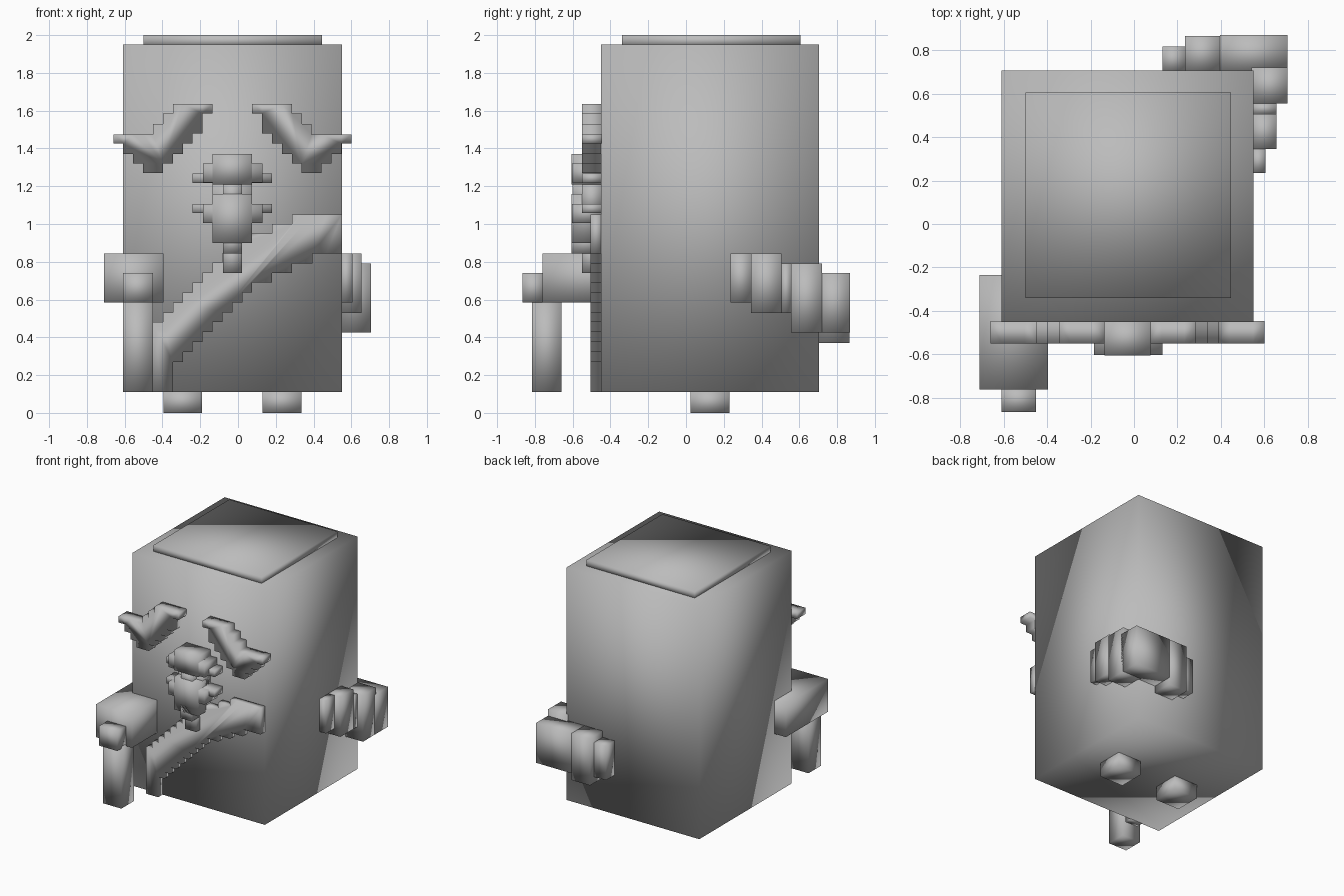
import bpy, bmesh

grey = bpy.data.materials.new("plain grey")
grey.diffuse_color = (0.5, 0.5, 0.5, 1)


def finish(name, bm):
    bmesh.ops.recalc_face_normals(bm, faces=bm.faces)
    for f in bm.faces:
        f.smooth = True
    mesh = bpy.data.meshes.new(name)
    bm.to_mesh(mesh)
    bm.free()
    mesh.materials.append(grey)
    obj = bpy.data.objects.new(name, mesh)
    bpy.context.collection.objects.link(obj)
    return obj


def boxes(name, spans):
    """Each span is x0, x1, y0, y1, z0, z1."""
    bm = bmesh.new()
    for x0, x1, y0, y1, z0, z1 in spans:
        for v in bmesh.ops.create_cube(bm, size=1)["verts"]:
            v.co = ((x0 + x1) / 2 + v.co.x * (x1 - x0),
                    (y0 + y1) / 2 + v.co.y * (y1 - y0),
                    (z0 + z1) / 2 + v.co.z * (z1 - z0))
    return finish(name, bm)


def stepped_plate(name, xs, bottoms, tops, y0, y1, flip=False):
    """Columns between successive xs, joined into one stepped outline and extruded."""
    low, high = [], []
    for i in range(len(bottoms)):
        for x in (xs[i], xs[i + 1]):
            low.append((x, bottoms[i]))
            high.append((x, tops[i]))
    outline = []
    for p in low + high[::-1]:
        if not outline or p != outline[-1]:
            outline.append(p)
    bm = bmesh.new()
    # the face is centred on x = -0.03, so mirrored parts flip about it
    verts = [bm.verts.new((-0.06 - x if flip else x, y0, z)) for x, z in outline]
    face = bm.faces.new(verts)
    ext = bmesh.ops.extrude_face_region(bm, geom=[face])["geom"]
    for v in ext:
        if isinstance(v, bmesh.types.BMVert):
            v.co.y = y1
    return finish(name, bm)


# Body and cap
boxes("body", [(-0.61, 0.55, -0.45, 0.705, 0.11, 1.95)])
boxes("head_cap", [(-0.50, 0.445, -0.34, 0.605, 1.94, 2.0)])

# Feet
for name, x in (("left_foot", -0.395), ("right_foot", 0.13)):
    boxes(name, [(x, x + 0.205, 0.025, 0.23, 0, 0.12)])

# Forward arm holding a cane
boxes("front_arm", [(-0.71, -0.395, -0.76, -0.235, 0.585, 0.845)])
boxes("front_hand", [(-0.61, -0.45, -0.865, -0.75, 0.585, 0.74)])
boxes("cane", [(-0.61, -0.45, -0.815, -0.66, 0.11, 0.60)])

# Arm folded behind the back
boxes("back_arm", [
    (0.54, 0.605, 0.235, 0.345, 0.585, 0.845),
    (0.54, 0.655, 0.345, 0.505, 0.53, 0.845),
    (0.54, 0.655, 0.505, 0.555, 0.53, 0.79),
    (0.54, 0.705, 0.555, 0.72, 0.425, 0.79),
    (0.395, 0.705, 0.70, 0.868, 0.425, 0.74),
])
boxes("back_hand", [(0.235, 0.395, 0.70, 0.865, 0.37, 0.74),
                    (0.13, 0.235, 0.70, 0.815, 0.42, 0.69)])

# Diagonal stepped sash
u = 0.0525
sash_x = [-0.45 + u * i for i in range(17)] + [0.395, 0.55]
sash_low = [0.11, 0.11] + [0.27 + u * i for i in range(8)] \
    + [0.69, 0.69, 0.74, 0.74, 0.79, 0.79, 0.845, 0.845]
sash_top = [0.48 + u * i for i in range(10)] + [0.95, 0.95, 1.0, 1.0] + [1.05] * 4
sash_x = sash_x[:16] + [0.395, 0.47, 0.55]
stepped_plate("sash", sash_x, sash_low, sash_top, -0.505, -0.445)

# Stepped eyebrows
brow_x = [-0.66 + u * i for i in range(11)]
brow_low = [1.425, 1.37, 1.32, 1.27, 1.27, 1.32, 1.37, 1.425, 1.48, 1.585]
brow_top = [1.475] * 4 + [1.53, 1.585] + [1.635] * 4
for name, flip in (("left_eyebrow", False), ("right_eyebrow", True)):
    stepped_plate(name, brow_x, brow_low, brow_top, -0.55, -0.445, flip)

# Nose and moustache
boxes("nose", [
    (-0.135, 0.075, -0.605, -0.445, 1.21, 1.37),
    (-0.185, 0.13, -0.603, -0.445, 1.22, 1.32),
    (-0.24, 0.18, -0.55, -0.445, 1.217, 1.267),
    (-0.08, 0.02, -0.60, -0.445, 1.10, 1.22),
    (-0.135, 0.075, -0.55, -0.445, 1.05, 1.22),
])

# Mouth and pointed beard
boxes("beard", [
    (-0.24, 0.18, -0.55, -0.445, 1.057, 1.107),
    (-0.185, 0.13, -0.603, -0.445, 1.005, 1.105),
    (-0.135, 0.075, -0.605, -0.445, 0.90, 1.16),
    (-0.08, 0.02, -0.605, -0.445, 0.845, 0.95),
    (-0.08, 0.02, -0.55, -0.445, 0.74, 0.90),
])
